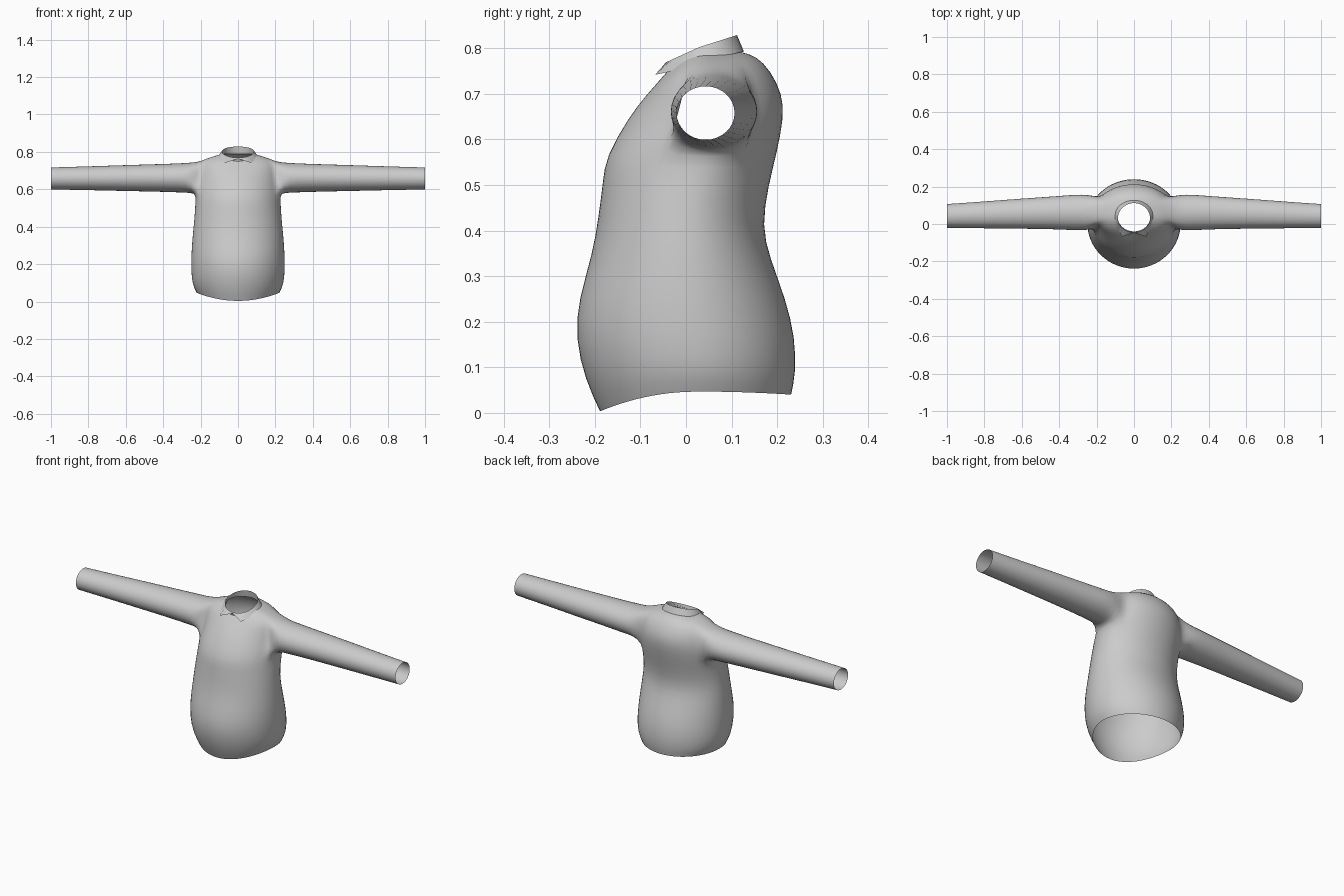
import bpy, bmesh, math

if "Cube" in bpy.data.objects:
    bpy.data.objects.remove(bpy.data.objects["Cube"])

cloth = bpy.data.materials.new("grey cloth")
cloth.diffuse_color = (0.6, 0.6, 0.6, 1)
cloth.use_nodes = True
cloth.node_tree.nodes["Principled BSDF"].inputs["Base Color"].default_value = cloth.diffuse_color
SEG = 16  # columns in half a ring, from centre front to centre back


def half_ring(front, side, back, power):
    """Half ring through front (y, z), side (x, y, z) and back (y, z)."""
    pts = []
    for k in range(SEG + 1):
        t = math.pi * k / SEG
        c = abs(math.cos(t))
        ey, ez = front if k <= SEG / 2 else back
        x = side[0] * math.sin(t) if 0 < k < SEG else 0
        pts.append((x, side[1] + (ey - side[1]) * c,
                    side[2] + (ez - side[2]) * c ** power))
    return pts


def loft(bm, rings, skip=lambda r, k: False):
    grid = [[bm.verts.new(p) for p in ring] for ring in rings]
    for r in range(len(grid) - 1):
        for k in range(SEG):
            if not skip(r, k):
                bm.faces.new((grid[r][k], grid[r][k + 1],
                              grid[r + 1][k + 1], grid[r + 1][k]))
    return grid


def finish(bm, name, subdivide):
    mesh = bpy.data.meshes.new(name)
    bm.to_mesh(mesh)
    bm.free()
    mesh.materials.append(cloth)
    ob = bpy.data.objects.new(name, mesh)
    bpy.context.collection.objects.link(ob)
    mirror = ob.modifiers.new("mirror", 'MIRROR')
    mirror.use_clip = True
    if subdivide:
        sub = ob.modifiers.new("smooth", 'SUBSURF')
        sub.levels = sub.render_levels = 1
    bpy.ops.object.select_all(action='DESELECT')
    bpy.context.view_layer.objects.active = ob
    ob.select_set(True)
    bpy.ops.object.shade_smooth()
    return ob


# Body: half rings from hem to neck, with an armhole left open
body = [
    ((-.190, .003), (.222, .02, .047), (.232, .040)),
    ((-.222, .070), (.245, .02, .090), (.242, .085)),
    ((-.245, .165), (.252, .01, .165), (.241, .165)),
    ((-.237, .250), (.251, .00, .250), (.220, .250)),
    ((-.206, .350), (.244, .00, .350), (.185, .340)),
    ((-.193, .430), (.235, .00, .430), (.167, .410)),
    ((-.183, .510), (.230, .02, .510), (.182, .500)),
    ((-.178, .560), (.226, .04, .572), (.200, .570)),
    ((-.126, .650), (.222, .05, .620), (.216, .650)),
    ((-.090, .695), (.218, .055, .680), (.212, .700)),
    ((-.065, .722), (.205, .055, .748), (.187, .750)),
    ((-.050, .740), (.150, .050, .772), (.155, .784)),
    ((-.040, .750), (.088, .040, .788), (.120, .792)),
]
R0, R1, K0, K1 = 7, 10, 6, 11  # armhole rows and columns
bm = bmesh.new()
grid = loft(bm, [half_ring(*row, 2) for row in body],
            lambda r, k: R0 <= r < R1 and K0 <= k < K1)

# Sleeve: tube grown from the armhole edge out to the cuff
loop = ([grid[R0][k] for k in range(K0, K1)]
        + [grid[r][K1] for r in range(R0, R1)]
        + [grid[R1][k] for k in range(K1, K0, -1)]
        + [grid[r][K0] for r in range(R1, R0, -1)])
n = len(loop)
start = -math.pi / 2 - math.pi * (K1 - K0) / n
# x, centre y, centre z, radius y, radius z
sleeve = [(.245, .061, .662, .096, .081), (.31, .062, .661, .096, .078),
          (.42, .060, .661, .088, .074), (.62, .055, .660, .080, .069),
          (.82, .048, .659, .071, .063), (1.0, .043, .658, .064, .059)]
for x, cy, cz, ry, rz in sleeve:
    ring = [bm.verts.new((x, cy + 1.02 * ry * math.cos(start + 2 * math.pi * i / n),
                          cz + 1.02 * rz * math.sin(start + 2 * math.pi * i / n)))
            for i in range(n)]
    for i in range(n):
        j = (i + 1) % n
        bm.faces.new((loop[i], loop[j], ring[j], ring[i]))
    loop = ring
finish(bm, "shirt_body_and_sleeves", True)

# Collar: inner stand, fold line and outer flap with a pointed tip
stand = half_ring((-.040, .747), (.088, .040, .785), (.118, .790), 1)
fold = half_ring((-.045, .769), (.086, .030, .803), (.112, .829), 1)
flap = half_ring((-.068, .738), (.109, .030, .772), (.127, .793), 1)
tip, notch = (.066, -.068, .742), (0, -.048, .764)
for k in range(4):
    flap[k] = tuple(a + (b - a) * k / 3 for a, b in zip(notch, tip))
bm = bmesh.new()
loft(bm, [flap, fold, stand])
finish(bm, "collar", False)
bpy.ops.object.shade_smooth_by_angle(angle=math.radians(50))
